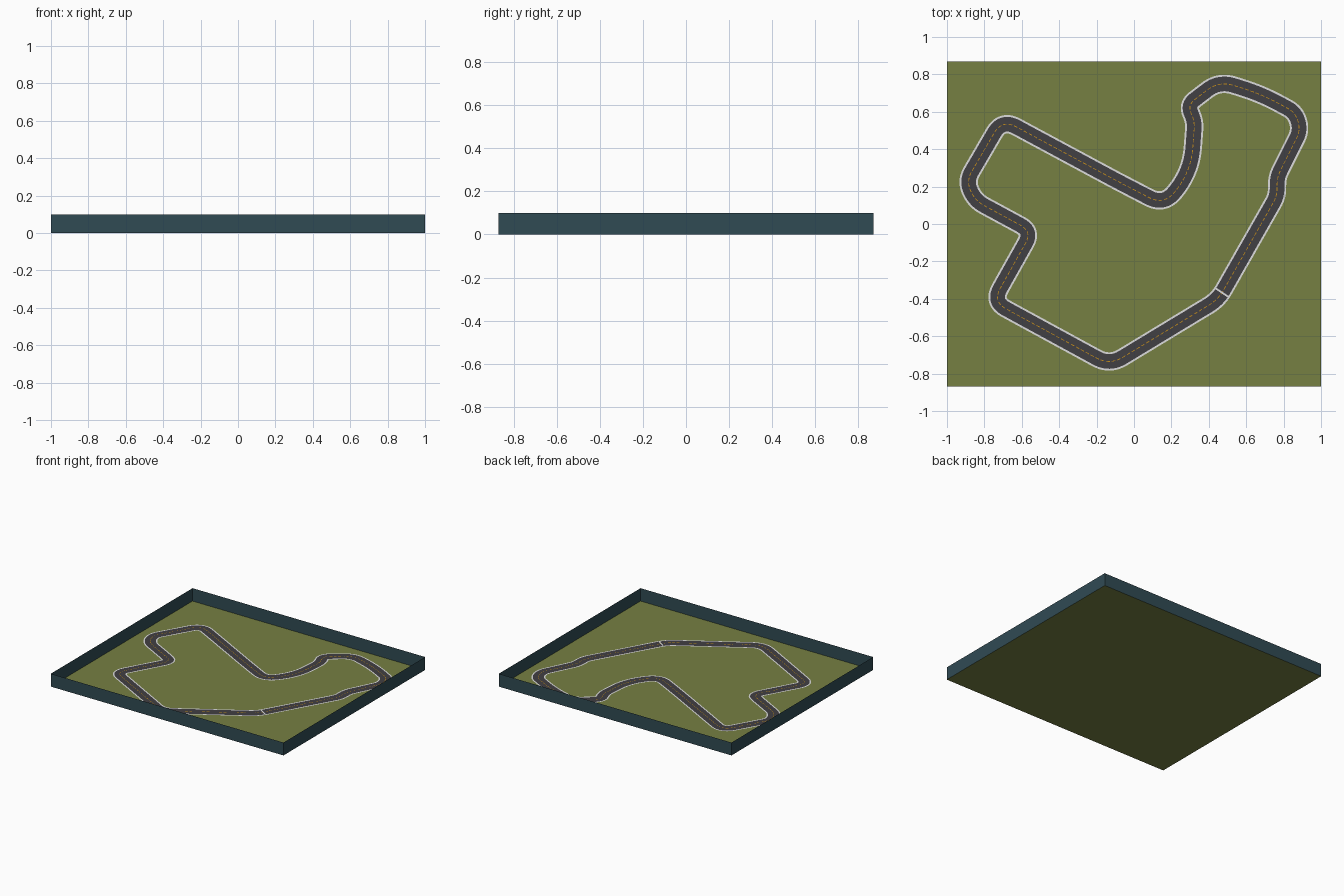
import bpy
from mathutils import Vector

if "Cube" in bpy.data.objects:
    bpy.data.objects.remove(bpy.data.objects["Cube"])


def material(name, rgb):
    m = bpy.data.materials.new(name)
    m.diffuse_color = (*rgb, 1)
    m.use_nodes = True
    m.node_tree.nodes["Principled BSDF"].inputs["Base Color"].default_value = m.diffuse_color
    return m


GRASS = material("olive grass", (0.18, 0.215, 0.055))
WALL = material("dark teal wall", (0.03, 0.07, 0.088))
ROAD = material("asphalt grey", (0.053, 0.050, 0.056))
WHITE = material("line white", (0.72, 0.72, 0.72))
ORANGE = material("dash orange", (0.55, 0.27, 0.01))


def mesh_object(name, verts, faces, mat):
    me = bpy.data.meshes.new(name)
    me.from_pydata(verts, [], faces)
    me.materials.append(mat)
    ob = bpy.data.objects.new(name, me)
    bpy.context.collection.objects.link(ob)
    return ob


# Grass floor and the thin boundary walls
W, D, H = 1.0, 0.87, 0.1
base = [(-W, -D), (W, -D), (W, D), (-W, D)]
mesh_object("grass_floor", [(x, y, 0) for x, y in base], [(0, 1, 2, 3)], GRASS)
mesh_object("boundary_walls",
            [(x, y, z) for z in (0, H) for x, y in base],
            [(i, (i + 1) % 4, (i + 1) % 4 + 4, i + 4) for i in range(4)], WALL)

# Track corners: x, y, length of the rounding on each side
CORNERS = [
    (0.45, -0.404, 0.06), (0.765, 0.15, 0.04), (0.765, 0.25, 0.04),
    (0.89, 0.50, 0.045), (0.865, 0.595, 0.05), (0.68, 0.695, 0.11),
    (0.455, 0.765, 0.08), (0.285, 0.635, 0.05), (0.325, 0.55, 0.043),
    (0.305, 0.28, 0.13), (0.16, 0.10, 0.09), (-0.10, 0.235, 0.06),
    (-0.705, 0.56, 0.085), (-0.897, 0.23, 0.057), (-0.85, 0.125, 0.055),
    (-0.545, -0.04, 0.07), (-0.755, -0.415, 0.08), (-0.13, -0.755, 0.08),
]


def rounded_path(corners, steps=10):
    pts, n = [], len(corners)
    for i, (x, y, t) in enumerate(corners):
        p = Vector((x, y))
        a = p + (Vector(corners[i - 1][:2]) - p).normalized() * t
        b = p + (Vector(corners[(i + 1) % n][:2]) - p).normalized() * t
        for k in range(steps + 1):
            u = k / steps
            pts.append(a * (1 - u) ** 2 + p * 2 * u * (1 - u) + b * u * u)
    return pts


def resample(pts, step):
    loop = pts + [pts[0]]
    lens = [(loop[i + 1] - loop[i]).length for i in range(len(pts))]
    count = round(sum(lens) / step / 3) * 3
    step = sum(lens) / count
    out, i, start = [], 0, 0.0
    for k in range(count):
        while i < len(lens) - 1 and start + lens[i] < k * step:
            start += lens[i]
            i += 1
        out.append(loop[i].lerp(loop[i + 1], (k * step - start) / max(lens[i], 1e-9)))
    return out


path = resample(rounded_path(CORNERS), 0.01)
N = len(path)
side = []
for i in range(N):
    d = (path[(i + 1) % N] - path[i - 1]).normalized()
    side.append(Vector((d.y, -d.x)))       # points to the right of travel


def ribbon(name, inner, outer, z, mat, keep=lambda i: True):
    """Flat strip between two offsets from the centre line."""
    verts = []
    for p, s in zip(path, side):
        for off in (inner, outer):
            q = p + s * off
            verts.append((q.x, q.y, z))
    faces = [(2 * i, 2 * i + 1, 2 * ((i + 1) % N) + 1, 2 * ((i + 1) % N))
             for i in range(N) if keep(i)]
    return mesh_object(name, verts, faces, mat)


# Road, white edge lines and dashed centre line
EDGE, HALF = 0.039, 0.049
ribbon("road_surface", -EDGE, EDGE, 0.002, ROAD)
ribbon("edge_line_left", -HALF, -EDGE, 0.002, WHITE)
ribbon("edge_line_right", EDGE, HALF, 0.002, WHITE)
ribbon("centre_dashes", -0.002, 0.002, 0.003, ORANGE, lambda i: i % 3 != 2)

# Start line across the road
i = min(range(N), key=lambda k: (path[k] - Vector((0.473, -0.37))).length)
p, s = path[i], side[i]
d = Vector((-s.y, s.x)) * 0.005
line = [p - s * EDGE - d, p + s * EDGE - d, p + s * EDGE + d, p - s * EDGE + d]
mesh_object("start_line", [(q.x, q.y, 0.004) for q in line], [(0, 1, 2, 3)], WHITE)
